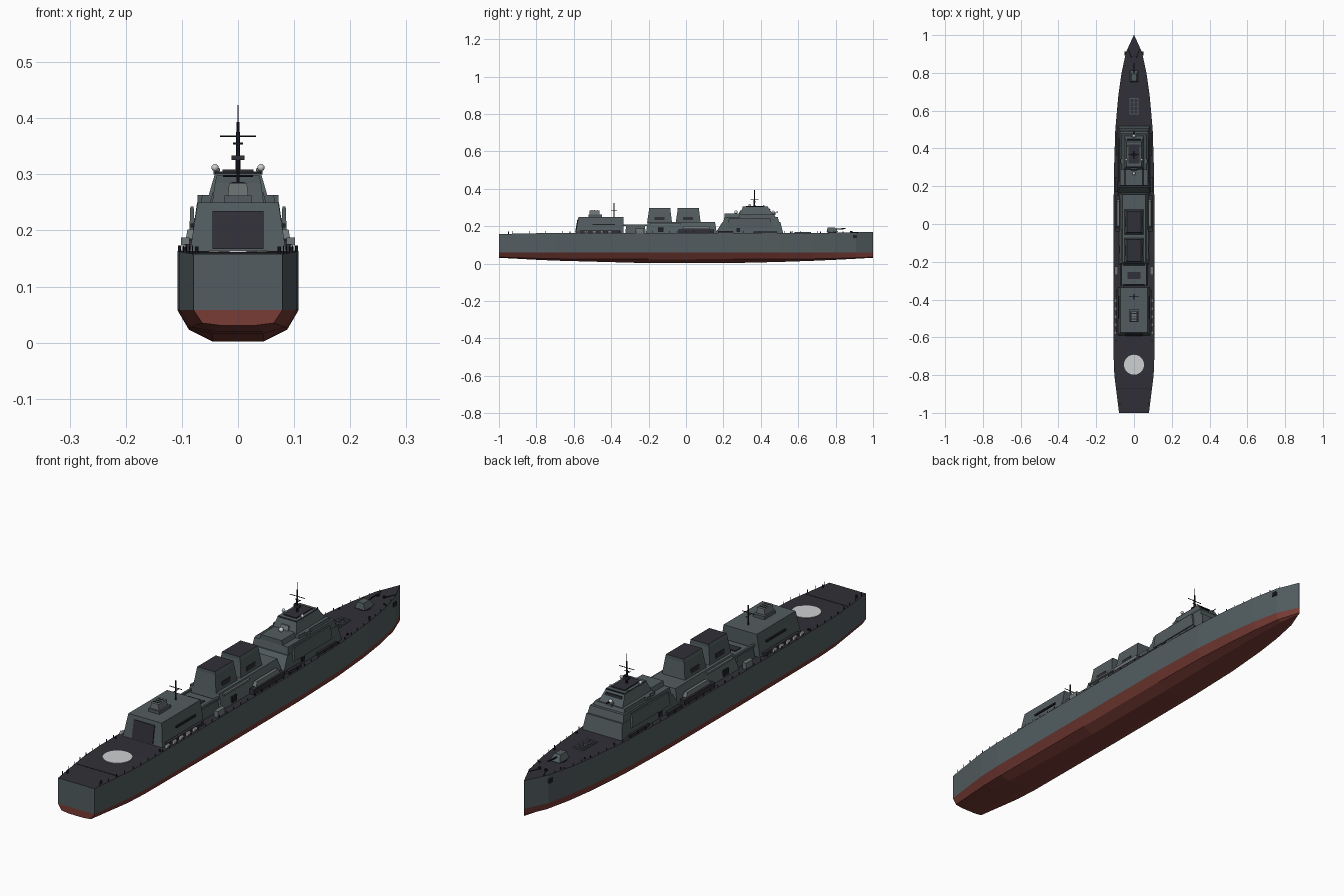
import bpy, bmesh, math
from mathutils import Vector

if "Cube" in bpy.data.objects:
    bpy.data.objects.remove(bpy.data.objects["Cube"])


def mat(name, r, g, b):
    m = bpy.data.materials.new(name)
    m.diffuse_color = (r, g, b, 1)
    m.use_nodes = True
    m.node_tree.nodes["Principled BSDF"].inputs["Base Color"].default_value = m.diffuse_color
    return m


GREY = mat("hull grey", 0.085, 0.108, 0.115)
DECK = mat("deck dark", 0.030, 0.029, 0.038)
RED = mat("antifouling red", 0.19, 0.045, 0.036)
WHITE = mat("marking white", 0.62, 0.63, 0.64)
LIGHT = mat("panel light grey", 0.16, 0.18, 0.185)
BLACK = mat("fitting black", 0.014, 0.015, 0.018)


def finish(bm, name, mats):
    bmesh.ops.recalc_face_normals(bm, faces=bm.faces)
    me = bpy.data.meshes.new(name)
    bm.to_mesh(me)
    bm.free()
    for m in mats:
        me.materials.append(m)
    ob = bpy.data.objects.new(name, me)
    bpy.context.collection.objects.link(ob)
    return ob


def block(name, x, w, y, z, m=GREY, tw=None, ty=None, top=None):
    """Box from y[0]..y[1], z[0]..z[1], half width w; top may taper to tw, ty."""
    tw = w if tw is None else tw
    ty = ty or y
    bm = bmesh.new()
    ring = []
    for hw, yy, zz in ((w, y, z[0]), (tw, ty, z[1])):
        ring.append([bm.verts.new((x + a * hw, yy[b], zz)) for a, b in ((-1, 0), (1, 0), (1, 1), (-1, 1))])
    bm.faces.new(ring[0])
    bm.faces.new(ring[1]).material_index = 1 if top else 0
    for i in range(4):
        j = (i + 1) % 4
        bm.faces.new((ring[0][i], ring[0][j], ring[1][j], ring[1][i]))
    return finish(bm, name, [m, top] if top else [m])


def pair(name, x, *a, **k):
    for s, side in ((-1, "left"), (1, "right")):
        block(f"{name}_{side}", s * x, *a, **k)


def rod(name, p, q, r, m=GREY, n=8, r2=None):
    p, q = Vector(p), Vector(q)
    bm = bmesh.new()
    bmesh.ops.create_cone(bm, cap_ends=True, segments=n, radius1=r, radius2=r if r2 is None else r2,
                          depth=(q - p).length)
    rot = (q - p).to_track_quat('Z', 'Y')
    for v in bm.verts:
        v.co = rot @ v.co + (p + q) / 2
    return finish(bm, name, [m])


def ball(name, c, r, m=WHITE):
    bm = bmesh.new()
    bmesh.ops.create_uvsphere(bm, u_segments=12, v_segments=8, radius=r)
    bmesh.ops.translate(bm, verts=bm.verts, vec=c)
    ob = finish(bm, name, [m])
    for f in ob.data.polygons:
        f.use_smooth = True


# Hull: stations of (y, half width, deck height)
stations = [(-1, .079, .158), (-.8, .104, .162), (-.7, .108, .163), (-.2, .108, .163), (.25, .107, .163),
            (.5, .099, .163), (.68, .083, .164), (.8, .066, .165), (.91, .042, .167), (1, .001, .169)]


def half_width(y):
    for (a, wa, _), (b, wb, _) in zip(stations, stations[1:]):
        if a <= y <= b:
            return wa + (wb - wa) * (y - a) / (b - a)


bm = bmesh.new()
rings = []
for y, w, d in stations:
    half = [(w, d), (w, .058), (w * .81, .023 + .012 * y ** 4), (w * .42, .001 + .030 * y * y)]
    pts = half + [(-x, z) for x, z in reversed(half)]
    rings.append([bm.verts.new((x, y, z)) for x, z in pts])
for a, b in zip(rings, rings[1:]):
    for i in range(8):
        j = (i + 1) % 8
        f = bm.faces.new((a[i], a[j], b[j], b[i]))
        f.material_index = 1 if i == 7 else 0 if i in (0, 6) else 2
for r in (rings[0], rings[-1]):
    for i in range(3):
        bm.faces.new((r[i], r[i + 1], r[6 - i], r[7 - i])).material_index = 0 if i == 0 else 2
finish(bm, "hull", [GREY, DECK, RED])

# Deck edge stanchions
for i in range(44):
    y = -.97 + i * .044
    w = half_width(y) - .002
    for s in (-1, 1):
        block(f"stanchion_{i}_{s}", s * w, .0008, (y - .0008, y + .0008), (.155, .173), BLACK)
# Transom edge strip and flight deck line
block("stern_edge", 0, .078, (-1, -.996), (.154, .157), BLACK)
block("flight_deck_line", 0, .09, (-.872, -.868), (.160, .1615), BLACK)
rod("helipad_circle", (0, -.745, .162), (0, -.745, .1645), .053, WHITE, 32)

# Hangar
block("hangar", 0, .086, (-.59, -.335), (.16, .25), tw=.072, ty=(-.575, -.335))
block("hangar_door", 0, .045, (-.593, -.585), (.167, .235), DECK, ty=(-.581, -.573))
block("hangar_turret_base", 0, .024, (-.52, -.45), (.25, .262))
block("hangar_turret", 0, .018, (-.515, -.462), (.262, .285), LIGHT, tw=.016)
for i in range(3):
    block(f"hangar_vent_{i}", 0, .012, (-.505 + i * .014, -.5 + i * .014), (.285, .2865), BLACK)
pair("hangar_side_panel", .0815, .003, (-.50, -.38), (.205, .212), BLACK)
pair("hangar_side_locker", .089, .006, (-.57, -.35), (.16, .176), DECK)
rod("aft_mast", (0, -.385, .25), (0, -.385, .325), .003, BLACK)
rod("aft_mast_yard", (-.027, -.385, .297), (.027, -.385, .297), .0015, BLACK)
rod("aft_mast_cross", (0, -.4, .285), (0, -.37, .285), .0015, BLACK)

# Life raft canisters
for i in range(5):
    y = -.575 + i * .042
    for s in (-1, 1):
        rod(f"life_raft_{i}_{s}", (s * .098, y - .009, .169), (s * .098, y + .009, .169), .006, WHITE, 10)

# Low midships house
block("midships_house", 0, .072, (-.325, -.215), (.16, .203), tw=.066, ty=(-.32, -.22))
block("midships_hatch", 0, .035, (-.29, -.255), (.2, .206), DECK)
pair("midships_launcher", .094, .008, (-.27, -.225), (.16, .187), LIGHT)
pair("midships_beam", .06, .004, (-.335, -.2), (.2, .21))

# Funnel base and funnels
block("funnel_base", 0, .08, (-.215, .165), (.16, .222), tw=.062, ty=(-.205, .155))
for n, y0, y1 in (("aft", -.208, -.075), ("forward", -.055, .078)):
    block(f"{n}_funnel", 0, .05, (y0, y1), (.22, .285), tw=.041, ty=(y0 + .01, y1 - .008))
    block(f"{n}_funnel_cap", 0, .041, (y0 + .01, y1 - .008), (.285, .298), tw=.038, top=DECK)
    pair(f"{n}_funnel_louvre", .047, .002, (y0 + .04, y1 - .04), (.232, .25), DECK)
pair("ship_boat", .084, .009, (-.02, .13), (.185, .202), LIGHT, tw=.006, ty=(-.01, .12))
pair("boat_cradle", .088, .01, (-.04, .15), (.16, .183), DECK)
pair("funnel_base_door", .0775, .003, (-.15, -.12), (.168, .192), BLACK)
pair("side_crane", .07, .004, (-.19, -.03), (.21, .217), LIGHT)

# Bridge superstructure, stepped forward
block("bridge_lower", 0, .086, (.155, .52), (.16, .222), tw=.078, ty=(.195, .505))
block("bridge_middle", 0, .077, (.2, .498), (.222, .25), tw=.073, ty=(.205, .49))
block("bridge_upper", 0, .066, (.285, .478), (.25, .263), tw=.064, ty=(.285, .472))
block("bridge_tower", 0, .053, (.285, .468), (.26, .305), tw=.04, ty=(.305, .435))
block("bridge_aft_house", 0, .05, (.205, .295), (.25, .268), tw=.045)
block("bridge_aft_panel", 0, .017, (.283, .293), (.268, .284), LIGHT, ty=(.29, .3))
block("bridge_roof_edge", 0, .041, (.303, .438), (.3, .304), BLACK)
block("bridge_roof", 0, .028, (.32, .42), (.305, .309), DECK)
block("bridge_windows", 0, .036, (.449, .453), (.286, .294), BLACK, ty=(.443, .447))
pair("bridge_array_panel", .061, .003, (.355, .405), (.225, .262), LIGHT, ty=(.36, .4))
pair("bridge_wing_box", .082, .005, (.22, .46), (.19, .243), tw=.003, ty=(.23, .45))
pair("bridge_step_box", .066, .006, (.32, .345), (.25, .263))
pair("bridge_door", .084, .003, (.27, .29), (.168, .19), BLACK)
pair("side_locker", .094, .006, (.17, .25), (.16, .175), DECK)
pair("bow_side_locker", .09, .004, (.36, .48), (.16, .172), DECK)
for s in (-1, 1):
    rod(f"radome_post_{s}", (s * .041, .34, .3), (s * .041, .34, .31), .003)
    ball(f"radome_{s}", (s * .041, .34, .312), .0065)
    ball(f"lamp_{s}", (s * .036, .415, .308), .004, LIGHT)
ball("aft_radome", (0, .267, .275), .009)
block("close_gun_base", 0, .012, (.452, .478), (.26, .27))
ball("close_gun_dome", (0, .466, .275), .008)
rod("close_gun_barrel", (0, .466, .273), (0, .492, .276), .0018, BLACK)

# Main mast
rod("main_mast", (0, .366, .3), (0, .366, .393), .0045, BLACK, 8, .0028)
rod("main_mast_pole", (0, .366, .39), (0, .366, .424), .001, BLACK)
rod("main_yard", (-.032, .366, .368), (.032, .366, .368), .0014, BLACK)
rod("small_yard", (-.009, .366, .355), (.009, .366, .355), .0014, BLACK)
rod("mast_cross", (0, .345, .345), (0, .387, .345), .0014, BLACK)
block("mast_radar", 0, .012, (.36, .372), (.326, .334), DECK)

# Missile cell hatch on the foredeck
block("missile_deck", 0, .023, (.58, .667), (.16, .168), GREY)
for i in range(2):
    for j in range(4):
        block(f"missile_cell_{i}_{j}", -.010 + .02 * i, .0085, (.584 + j * .0205, .601 + j * .0205), (.165, .169), DECK)

# Bow gun
rod("gun_ring", (0, .78, .163), (0, .78, .17), .024, DECK, 16)
block("gun_turret", 0, .022, (.752, .812), (.17, .194), tw=.013, ty=(.757, .795))
rod("gun_barrel", (0, .8, .184), (0, .852, .187), .003, BLACK)

# Anchor gear and bollards
for s in (-1, 1):
    rod(f"capstan_{s}", (s * .014, .885, .163), (s * .014, .885, .175), .005, BLACK)
    rod(f"chain_{s}", (s * .014, .885, .168), (s * .03, .925, .168), .0015, BLACK)
    block(f"anchor_{s}", s * (half_width(.9) + .001), .004, (.892, .912), (.137, .152), BLACK)
    for i, y in enumerate((-.95, -.62, .56, .72, .84)):
        rod(f"bollard_{i}_{s}", (s * (half_width(y) - .012), y, .158), (s * (half_width(y) - .012), y, .171), .003, BLACK)
